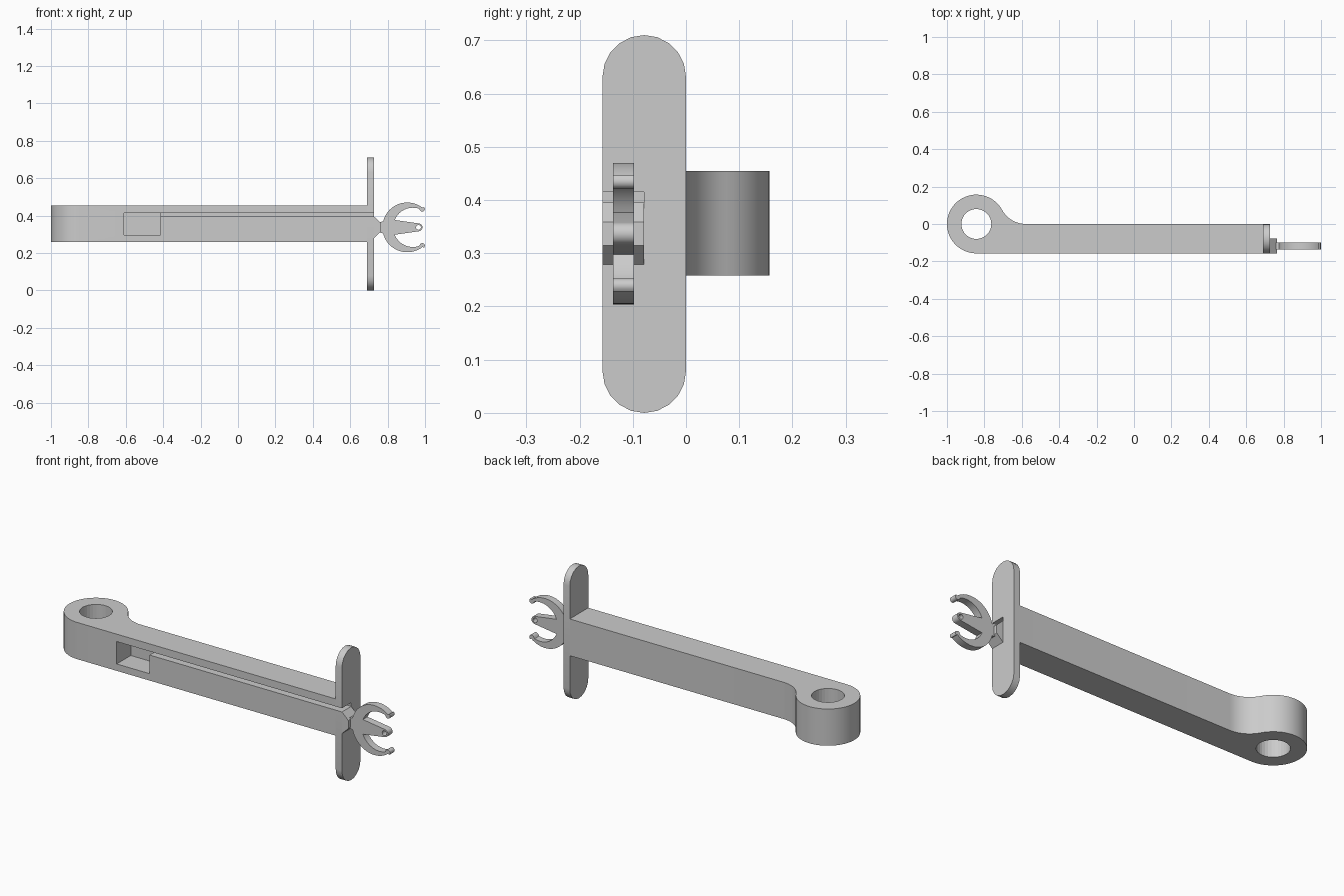
import bpy
import bmesh
from math import sin, cos, radians
from mathutils import Vector

cube = bpy.data.objects.get("Cube")
if cube:
    bpy.data.objects.remove(cube)

grey = bpy.data.materials.new("plain grey")
grey.use_nodes = True
GREY = (0.6, 0.6, 0.6, 1)
grey.diffuse_color = GREY
grey.node_tree.nodes["Principled BSDF"].inputs["Base Color"].default_value = GREY

FRONT = -0.157
MID_Z = 0.337


def arc(cx, cy, r, a, b, n):
    """Points on a circle from angle a to angle b, in degrees."""
    steps = [radians(a + (b - a) * i / n) for i in range(n + 1)]
    return [(cx + r * cos(t), cy + r * sin(t)) for t in steps]


def prism(name, points, axis, lo, hi):
    """Extrude a 2D outline along one axis."""
    place = {"x": lambda p, d: (d, p[0], p[1]),
             "y": lambda p, d: (p[0], d, p[1]),
             "z": lambda p, d: (p[0], p[1], d)}[axis]
    bm = bmesh.new()
    face = bm.faces.new([bm.verts.new(place(p, lo)) for p in points])
    out = bmesh.ops.extrude_face_region(bm, geom=[face])
    moved = [v for v in out["geom"] if isinstance(v, bmesh.types.BMVert)]
    shift = Vector(place((0, 0), hi - lo))
    bmesh.ops.translate(bm, verts=moved, vec=shift)
    bmesh.ops.recalc_face_normals(bm, faces=bm.faces)
    mesh = bpy.data.meshes.new(name)
    bm.to_mesh(mesh)
    bm.free()
    mesh.materials.append(grey)
    obj = bpy.data.objects.new(name, mesh)
    bpy.context.collection.objects.link(obj)
    return obj


def box_outline(x0, x1, y0, y1):
    return [(x0, y0), (x1, y0), (x1, y1), (x0, y1)]


def cut(obj, cutter):
    mod = obj.modifiers.new("cut", "BOOLEAN")
    mod.operation = "DIFFERENCE"
    mod.solver = "EXACT"
    mod.object = cutter
    cutter.hide_render = True
    cutter.hide_set(True)
    cutter.display_type = "WIRE"


def smooth(obj):
    bpy.ops.object.select_all(action="DESELECT")
    obj.select_set(True)
    bpy.context.view_layer.objects.active = obj
    bpy.ops.object.shade_smooth_by_angle(angle=radians(30))


# Bar with a round eye and a fillet behind it
eye_x, eye_r, fillet_x, fillet_r = -0.843, 0.157, -0.578, 0.145
outline = [(0.69, FRONT)]
outline += arc(eye_x, 0, eye_r, 270, 28.7, 40)
outline += arc(fillet_x, fillet_r, fillet_r, 208.7, 270, 10)[1:]
outline += [(0.69, 0)]
bar = prism("bar", outline, "z", 0.258, 0.455)

# Guard plate with round ends
half = -FRONT / 2
outline = arc(-half, 0.71 - half, half, 0, 180, 10)
outline += arc(-half, half, half, 180, 360, 10)
guard = prism("guard", outline, "x", 0.69, 0.727)

# Eye hole, pocket and long slot
hole = prism("eye_hole_cutter", arc(eye_x, 0, 0.08, 0, 348.75, 31), "z", 0.2, 0.5)
# The pocket and slot share one stepped volume
pocket = prism("pocket_cutter", box_outline(-0.61, -0.415, 0.295, 0.415),
               "y", -0.2, -0.038)
slot = prism("slot_cutter", box_outline(-0.45, 0.8, 0.395, 0.415),
             "y", -0.2, -half)
for cutter in (hole, pocket, slot):
    cut(bar, cutter)
cut(guard, slot)

# Faceted hub standing out of the guard
prism("fork_hub", [(0.727, MID_Z - 0.058), (0.765, MID_Z - 0.022),
                   (0.765, MID_Z + 0.022), (0.727, MID_Z + 0.058)],
      "y", FRONT, -half)

# Fork: crescent with curled tips and a tapered middle prong, mirrored in z
upper = [(0.75, 0.026)]
upper += arc(0.905, 0, 0.133, 166, 52, 20)
upper += arc(0.985, 0.098, 0.014, 50, -160, 8)
upper += arc(0.935, 0, 0.105, 72, 158, 14)
upper += arc(0.965, 0, 0.021, 80, 0, 5)
lower = [(x, -z) for x, z in reversed(upper[:-1])]
fork = prism("fork", [(x, z + MID_Z) for x, z in upper + lower],
             "y", -0.137, -0.098)
pin = prism("prong_hole_cutter", arc(0.965, MID_Z, 0.013, 0, 337.5, 15),
            "y", -0.2, 0)
cut(fork, pin)

for part in (bar, guard, fork):
    smooth(part)
